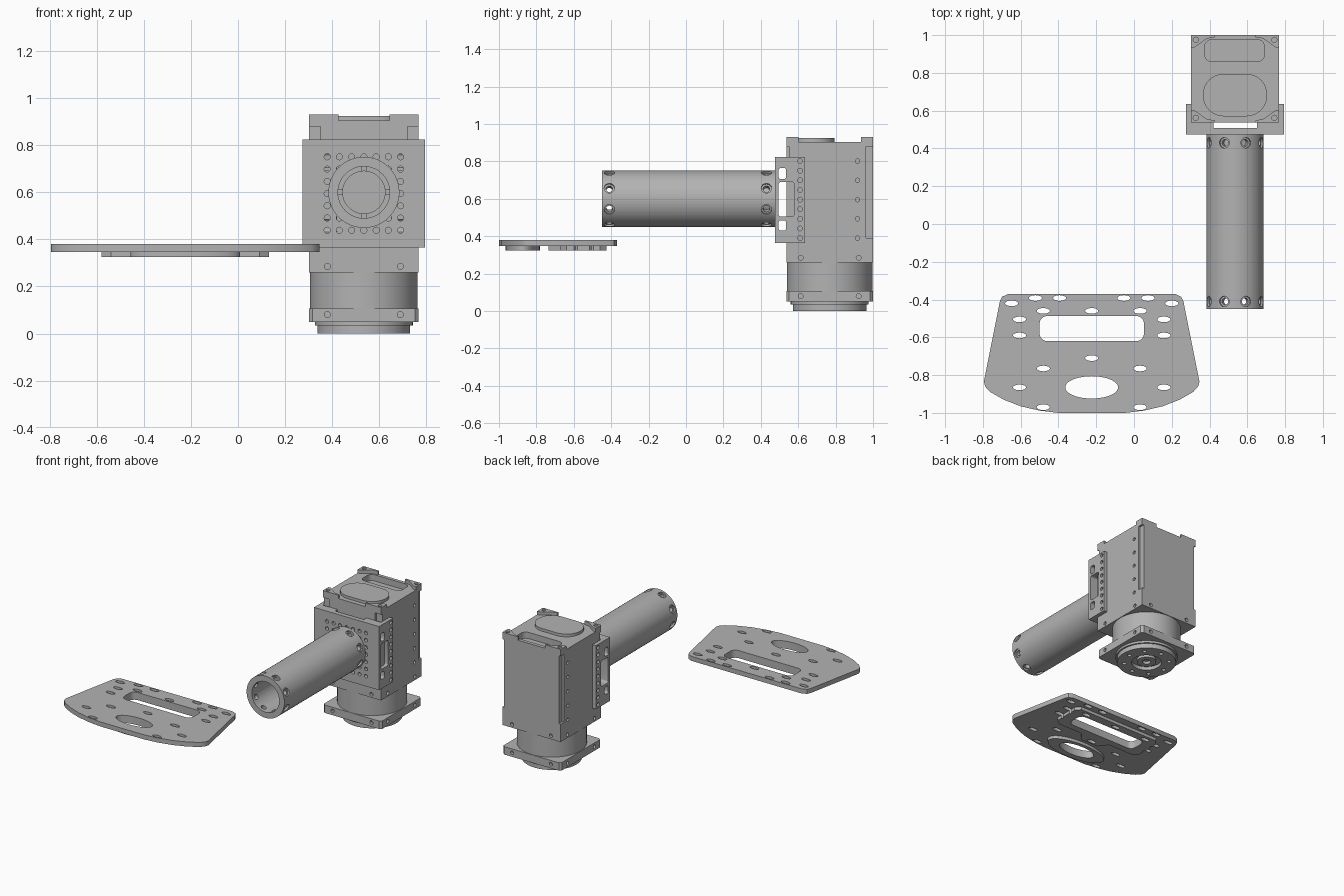
import bpy, bmesh
from math import sin, cos, pi
from mathutils import Matrix, Vector

cube = bpy.data.objects.get("Cube")
if cube:
    bpy.data.objects.remove(cube)

grey = bpy.data.materials.new("metal_grey")
grey.use_nodes = True
grey.diffuse_color = (0.45, 0.45, 0.45, 1)
grey.node_tree.nodes["Principled BSDF"].inputs["Base Color"].default_value = grey.diffuse_color

CX, CY = 0.535, 0.768      # actuator axis
TZ = 0.6                   # tube axis height
PX = -0.224                # plate symmetry line


# ---- profile and solid helpers ----
def oval(u, v, ru, rv=None, n=16):
    rv = rv or ru
    return [(u + ru * cos(2 * pi * i / n), v + rv * sin(2 * pi * i / n)) for i in range(n)]


def rect(u0, u1, v0, v1, r=0, n=5):
    if not r:
        return [(u0, v0), (u1, v0), (u1, v1), (u0, v1)]
    pts = []
    for k, (u, v) in enumerate([(u1 - r, v1 - r), (u0 + r, v1 - r), (u0 + r, v0 + r), (u1 - r, v0 + r)]):
        pts += [(u + r * cos(a), v + r * sin(a)) for a in [(k + i / n) * pi / 2 for i in range(n + 1)]]
    return pts


def mirrored(half, c):
    """Close a half outline by reflecting it about u = c."""
    return half + [(2 * c - u, v) for u, v in reversed(half)]


def solid(axis, pts, lo, hi, mat=None):
    return axis, pts, lo, hi, mat


def make(name, solids):
    bm = bmesh.new()
    place = {"x": lambda u, v, w: (w, u, v), "y": lambda u, v, w: (u, w, v), "z": lambda u, v, w: (u, v, w)}
    for axis, pts, lo, hi, mat in solids:
        ends = [[bm.verts.new((mat or Matrix()) @ Vector(place[axis](u, v, w))) for u, v in pts] for w in (lo, hi)]
        bm.faces.new(ends[0])
        bm.faces.new(ends[1])
        for i in range(len(pts)):
            j = (i + 1) % len(pts)
            bm.faces.new((ends[0][i], ends[0][j], ends[1][j], ends[1][i]))
    bmesh.ops.recalc_face_normals(bm, faces=bm.faces)
    me = bpy.data.meshes.new(name)
    bm.to_mesh(me)
    bm.free()
    me.materials.append(grey)
    ob = bpy.data.objects.new(name, me)
    bpy.context.collection.objects.link(ob)
    return ob


def part(name, body, cuts=()):
    ob = make(name, [body])
    if cuts:
        cutter = make("cutter", cuts)
        cutter.hide_render = True
        mod = ob.modifiers.new("cut", "BOOLEAN")
        mod.operation, mod.solver, mod.object = "DIFFERENCE", "EXACT", cutter
        mod.use_self = True
        deps = bpy.context.evaluated_depsgraph_get()
        ob.data = bpy.data.meshes.new_from_object(ob.evaluated_get(deps))
        ob.modifiers.clear()
        bpy.data.objects.remove(cutter)
    bpy.ops.object.select_all(action="DESELECT")
    ob.select_set(True)
    bpy.context.view_layer.objects.active = ob
    bpy.ops.object.shade_smooth_by_angle(angle=0.6)
    return ob


X0, X1, Y0, Y1 = 0.302, 0.768, 0.537, 1.0


def side_holes(z):
    """Shallow screw holes on all four sides at one height."""
    out = []
    for s in (-0.155, 0.155):
        for lo, hi in ((Y0 - 0.1, Y0 + 0.02), (Y1 - 0.02, Y1 + 0.1)):
            out.append(solid("y", oval(CX + s, z, 0.013, n=12), lo, hi))
        for lo, hi in ((X0 - 0.1, X0 + 0.02), (X1 - 0.02, X1 + 0.1)):
            out.append(solid("x", oval(CY + s, z, 0.013, n=12), lo, hi))
    return out


# ---- actuator housing ----
cuts = side_holes(0.285)
cuts.append(solid("z", rect(0.375, 0.69, 0.86, 0.975, 0.035), 0.86, 1))
for lo, hi in ((X0 - 0.1, X0 + 0.02), (X1 - 0.02, X1 + 0.1)):
    cuts += [solid("x", oval(0.917, 0.39 + 0.103 * i, 0.012, n=12), lo, hi) for i in range(5)]
for lo, hi in ((X0 - 0.1, X0 + 0.015), (X1 - 0.015, X1 + 0.1)):
    cuts.append(solid("z", rect(lo, hi, 0.962, Y1 + 0.1), 0.39, 0.88))
for lo, hi in ((X0 - 0.1, 0.35), (0.72, X1 + 0.1)):
    cuts.append(solid("z", rect(lo, hi, 0.4, Y0 + 0.015), 0.80, 0.88))
part("actuator_housing", solid("z", rect(X0, X1, Y0, Y1), 0.26, 0.905), cuts)

# raised corner lugs on the cap
lug = [(0, 0), (0.125, 0), (0.125, 0.012), (0.085, 0.018), (0.018, 0.065), (0, 0.065)]
for sx in (1, -1):
    for sy in (1, -1):
        ox, oy = (X0 if sx > 0 else X1), (Y0 if sy > 0 else Y1)
        part("cap_corner_lug", solid("z", [(ox + sx * u, oy + sy * v) for u, v in lug], 0.904, 0.93),
             [solid("z", oval(ox + sx * 0.025, oy + sy * 0.025, 0.014, n=12), 0.91, 1)])
part("cap_oval_cover", solid("z", rect(0.365, 0.705, 0.57, 0.795, 0.11, 8), 0.90, 0.925))

# ---- output end below the housing ----
part("output_neck", solid("z", oval(CX, CY, 0.229, n=64), 0.1, 0.265))
part("output_flange", solid("z", rect(X0, X1, Y0, Y1, 0.015, 1), 0.05, 0.107), side_holes(0.08))
part("output_collar", solid("z", oval(CX, CY, 0.208, n=64), 0.034, 0.055))
bolts = [solid("z", oval(CX + 0.15 * cos(k * pi / 4), CY + 0.15 * sin(k * pi / 4), 0.014, n=12), -0.1, 0.02)
         for k in range(8)]
part("output_horn", solid("z", oval(CX, CY, 0.197, n=64), 0, 0.04),
     bolts + [solid("z", oval(CX, CY, 0.1, n=32), -0.1, 0.025)])
part("output_hub", solid("z", oval(CX, CY, 0.065, n=32), 0.005, 0.035),
     [solid("z", oval(CX, CY, 0.028, n=16), -0.1, 0.025)])

# ---- U-shaped bracket ----
half = [(0.275, 0.475), (0.275, 0.635), (X0, 0.635), (X0, Y0), (0.42, Y0), (0.42, 0.508)]
cuts = []
for i in range(7):
    for j in range(7):
        u, v = (i - 3) * 0.052, (j - 3) * 0.052
        if max(abs(i - 3), abs(j - 3)) == 3 or abs(i - 3) + abs(j - 3) == 4 and u * u + v * v > 0.0205:
            cuts.append(solid("y", oval(CX + u, TZ - 0.005 + v, 0.013, n=12), 0.4, 0.525))
for z0, z1, y1 in ((0.505, 0.69, 0.578), (0.705, 0.765, 0.535), (0.43, 0.485, 0.535)):
    cuts.append(solid("x", rect(0.495, y1, z0, z1, 0.012, 3), 0.1, 1))
for i in range(9):
    cuts.append(solid("x", oval(0.61, 0.39 + i * 0.0515, 0.013, n=12), 0.1, 1))
part("mount_bracket", solid("z", mirrored(half, CX), 0.365, 0.825), cuts)

# ---- arm tube ----
cuts = [solid("y", oval(CX, TZ, 0.11, n=48), -0.6, 0.6)]
for y in (-0.41, 0.43):
    for k in range(8):
        turn = Matrix.Translation((CX, y, TZ)) @ Matrix.Rotation((k + 0.5) * pi / 4, 4, "Y")
        cuts.append(solid("z", oval(0, 0, 0.018), 0.085, 0.145, turn))
        cuts.append(solid("z", oval(0, 0, 0.028), 0.138, 0.2, turn))
part("arm_tube", solid("y", oval(CX, TZ, 0.151, n=64), -0.45, 0.476), cuts)

# stepped socket ring inside the tube, split by four slots
part("tube_socket_ring", solid("y", oval(CX, TZ, 0.111, n=48), 0.38, 0.476),
     [solid("y", oval(CX, TZ, 0.09, n=48), 0.3, 0.6),
      solid("y", rect(CX - 0.2, CX + 0.2, TZ - 0.01, TZ + 0.01), 0.3, 0.4),
      solid("y", rect(CX - 0.01, CX + 0.01, TZ - 0.2, TZ + 0.2), 0.3, 0.4)])

# ---- base plate with slots ----
slots = [(0.424, -0.42), (0.298, -0.392), (0.17, -0.392), (0.256, -0.46), (0, -0.46), (0.382, -0.505),
         (0.382, -0.59), (0, -0.71), (0.256, -0.765), (0.382, -0.865), (0.256, -0.97)]
holes = [solid("z", oval(PX + s * u, v, 0.035, 0.015), 0.2, 0.5) for u, v in slots for s in ((1, -1) if u else (1,))]
window = solid("z", rect(-0.50, 0.053, -0.62, -0.487, 0.04), 0.2, 0.5)
port = solid("z", oval(PX, -0.865, 0.14, 0.059, 40), 0.2, 0.5)
edge = [(-0.40, -1.0), (-0.5, -0.988), (-0.6, -0.965), (-0.69, -0.93), (-0.76, -0.89), (-0.787, -0.862),
        (-0.795, -0.835), (-0.71, -0.41), (-0.698, -0.385), (-0.665, -0.37)]
part("base_plate", solid("z", mirrored(edge, PX), 0.347, 0.38), holes + [window, port])

# ribs under the plate
rim = [(PX - 0.07, -0.735), (PX - 0.12, -0.67), (-0.54, -0.67), (-0.58, -0.64), (-0.58, -0.46), (-0.55, -0.425)]
part("window_rim", solid("z", mirrored(rim, PX), 0.325, 0.348), [window] + holes)
part("port_rim", solid("z", oval(PX, -0.873, 0.233, 0.092, 48), 0.325, 0.348), [port])
